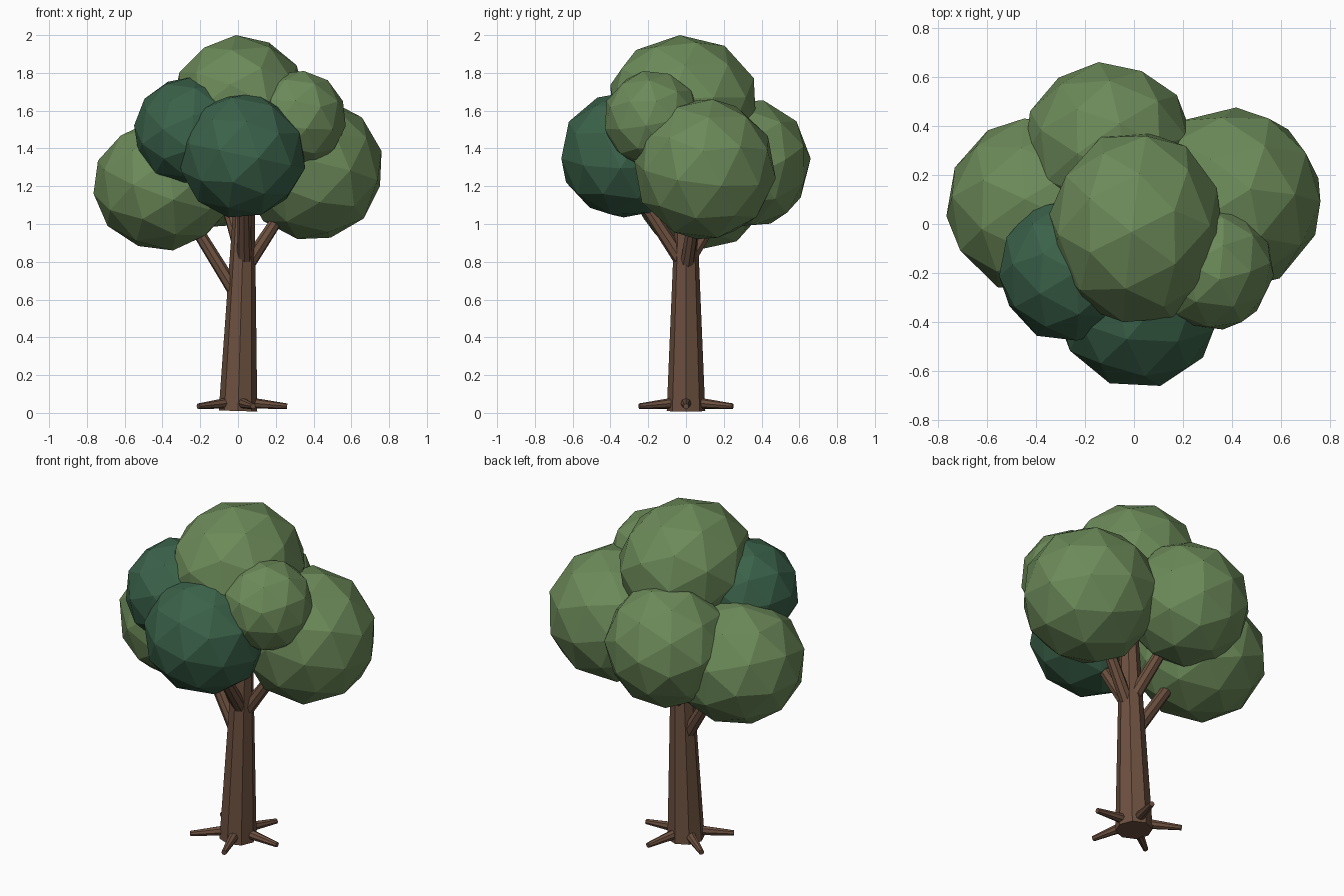
import bpy, bmesh, math, random
from mathutils import Vector, Matrix, Euler

if "Cube" in bpy.data.objects:
    bpy.data.objects.remove(bpy.data.objects["Cube"])

random.seed(4)


def material(name, rgb):
    m = bpy.data.materials.new(name)
    m.diffuse_color = (*rgb, 1)
    m.use_nodes = True
    m.node_tree.nodes["Principled BSDF"].inputs["Base Color"].default_value = m.diffuse_color
    return m


BARK = material("brown bark", (0.150, 0.080, 0.050))
LIGHT = material("light green leaves", (0.150, 0.255, 0.100))
DARK = material("dark green leaves", (0.043, 0.122, 0.068))


def finish(bm, name, mat):
    me = bpy.data.meshes.new(name)
    bm.to_mesh(me)
    bm.free()
    me.materials.append(mat)
    ob = bpy.data.objects.new(name, me)
    bpy.context.collection.objects.link(ob)
    return ob


def limb(name, a, b, r1, r2, sides=8):
    """Tapered flat-sided cylinder from a to b."""
    a, b = Vector(a), Vector(b)
    d = b - a
    bm = bmesh.new()
    bmesh.ops.create_cone(bm, cap_ends=True, segments=sides,
                          radius1=r1, radius2=r2, depth=d.length)
    rot = d.to_track_quat('Z', 'Y').to_matrix().to_4x4()
    bm.transform(Matrix.Translation((a + b) / 2) @ rot)
    return finish(bm, name, BARK)


def leaf_ball(name, centre, radii, mat):
    """Turned low-poly ball, fitted to the given half sizes."""
    bm = bmesh.new()
    bmesh.ops.create_icosphere(bm, subdivisions=2, radius=1)
    turn = Euler([random.uniform(0, math.tau) for _ in range(3)])
    bm.transform(turn.to_matrix().to_4x4())
    for i in range(3):
        half = max(v.co[i] for v in bm.verts)
        for v in bm.verts:
            v.co[i] = centre[i] + v.co[i] * radii[i] / half
    return finish(bm, name, mat)


# Trunk, leaning slightly to the right
limb("trunk", (0, 0, 0.01), (0.037, 0, 1.25), 0.102, 0.05)

# Branches reaching into the crown
limb("left_branch", (0.01, 0, 0.60), (-0.31, 0.05, 1.12), 0.038, 0.03)
limb("right_branch", (0.03, 0, 0.75), (0.29, 0.06, 1.15), 0.038, 0.03)
limb("front_branch", (0.035, 0.0, 0.77), (0.03, -0.25, 1.15), 0.04, 0.032)
limb("back_branch", (0.03, 0.01, 0.80), (-0.08, 0.24, 1.18), 0.038, 0.03)

# Five roots spread around the base
for i in range(5):
    t = i * math.tau / 5
    c, s = math.cos(t), math.sin(t)
    limb(f"root_{i + 1}", (0.04 * c, 0.04 * s, 0.055),
         (0.26 * c, 0.26 * s, 0.035), 0.031, 0.015)

# Leaf balls of the crown
leaf_ball("top_leaves", (0.01, -0.015, 1.645), (0.355, 0.385, 0.355), LIGHT)
leaf_ball("left_leaves", (-0.395, 0.075, 1.205), (0.37, 0.355, 0.345), LIGHT)
leaf_ball("right_leaves", (0.395, 0.10, 1.29), (0.365, 0.375, 0.37), LIGHT)
leaf_ball("back_leaves", (-0.105, 0.325, 1.32), (0.34, 0.335, 0.335), LIGHT)
leaf_ball("small_right_leaves", (0.32, -0.18, 1.555), (0.25, 0.25, 0.255), LIGHT)
leaf_ball("front_leaves", (0.02, -0.33, 1.365), (0.335, 0.33, 0.33), DARK)
leaf_ball("front_left_leaves", (-0.265, -0.19, 1.49), (0.285, 0.285, 0.29), DARK)
